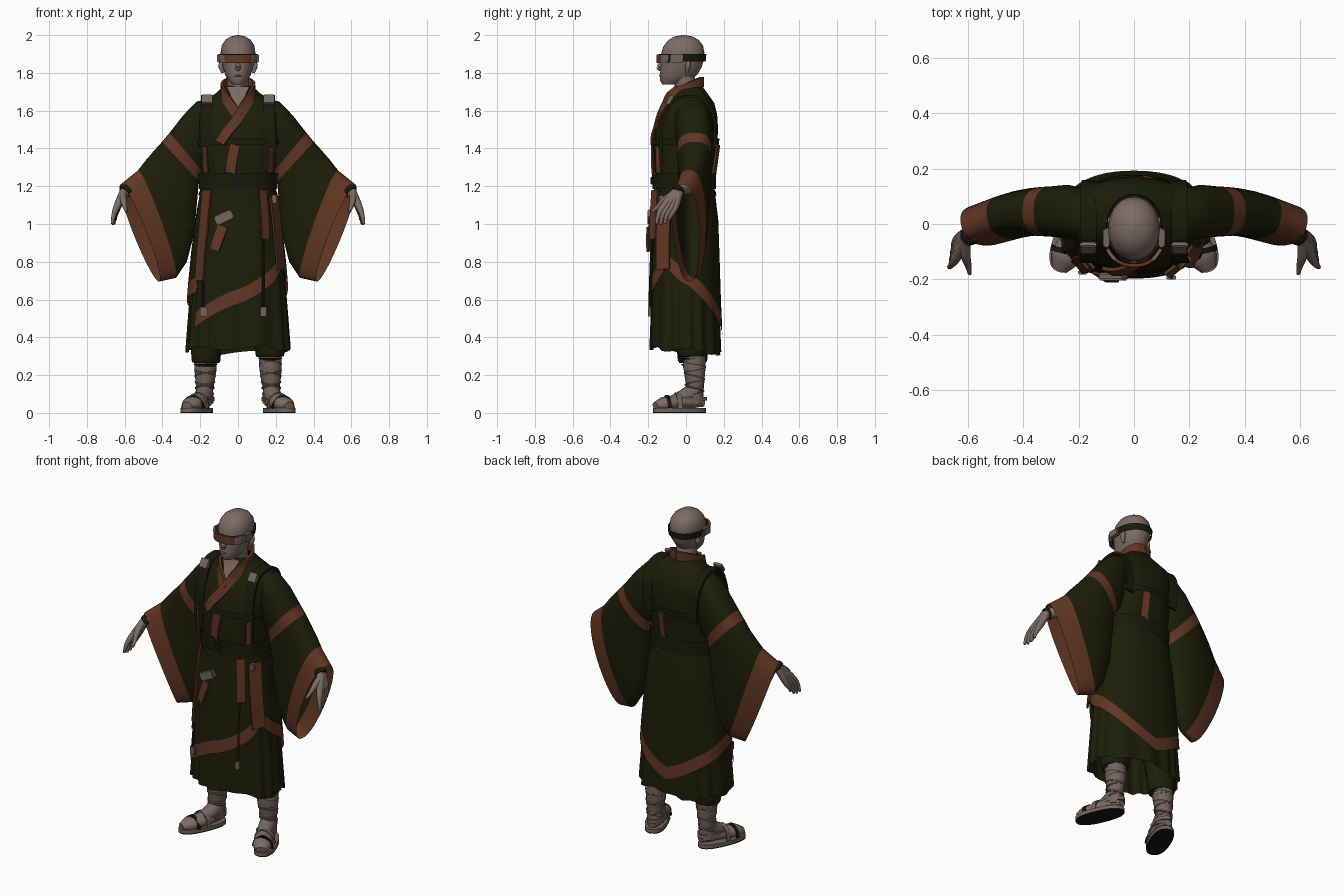
import bpy, bmesh, math
from math import sin, cos, pi, radians
from mathutils import Vector, Matrix

if "Cube" in bpy.data.objects:
    bpy.data.objects.remove(bpy.data.objects["Cube"])


def material(name, rgb):
    m = bpy.data.materials.new(name)
    m.use_nodes = True
    m.diffuse_color = (*rgb, 1)
    bsdf = next(n for n in m.node_tree.nodes if n.type == "BSDF_PRINCIPLED")
    bsdf.inputs["Base Color"].default_value = (*rgb, 1)
    bsdf.inputs["Roughness"].default_value = 0.9
    return m


SKIN = material("skin", (0.20, 0.148, 0.128))
LINEN = material("linen", (0.175, 0.128, 0.11))
GREEN = material("robe green", (0.0115, 0.0122, 0.0024))
DARK = material("strap green", (0.0095, 0.0104, 0.0028))
BROWN = material("trim brown", (0.12, 0.037, 0.016))
BLACK = material("sole black", (0.007, 0.007, 0.006))


def finish(name, bm, mats, solid=0.0):
    bmesh.ops.recalc_face_normals(bm, faces=bm.faces)
    me = bpy.data.meshes.new(name)
    bm.to_mesh(me)
    bm.free()
    for m in mats:
        me.materials.append(m)
    ob = bpy.data.objects.new(name, me)
    bpy.context.collection.objects.link(ob)
    if solid:
        mod = ob.modifiers.new("thickness", "SOLIDIFY")
        mod.thickness, mod.offset = solid, 0
    else:
        me.polygons.foreach_set("use_smooth", [True] * len(me.polygons))
        me.set_sharp_from_angle(angle=radians(40))
    return ob


def grid(name, rows, mats, closed=True, caps=False, pick=None, solid=0.0):
    """Skin a list of point rows."""
    bm = bmesh.new()
    vs = [[bm.verts.new(p) for p in row] for row in rows]
    n = len(rows[0])
    for r in range(len(rows) - 1):
        for c in range(n if closed else n - 1):
            d = (c + 1) % n
            f = bm.faces.new((vs[r][c], vs[r][d], vs[r + 1][d], vs[r + 1][c]))
            f.material_index = pick(r, c) if pick else 0
    if caps:
        bm.faces.new(vs[0])
        bm.faces.new(vs[-1])
    return finish(name, bm, mats, solid)


def smooth(pts, k=5):
    pts = [Vector(p) for p in pts]
    q = [2 * pts[0] - pts[1]] + pts + [2 * pts[-1] - pts[-2]]
    out = []
    for a, b, c, d in zip(q, q[1:], q[2:], q[3:]):
        for t in (i / k for i in range(k)):
            out.append(b + (c - a) * t / 2 + (2 * a - 5 * b + 4 * c - d) * t * t / 2
                       + (3 * b - a - 3 * c + d) * t ** 3 / 2)
    return out + [pts[-1]]


def tangents(p):
    return [(p[min(i + 1, len(p) - 1)] - p[max(i - 1, 0)]).normalized() for i in range(len(p))]


def ribbon(name, pts, width, mat, end=None, centre=None, solid=0.01):
    p = smooth(pts)
    rows = []
    for i, (a, t) in enumerate(zip(p, tangents(p))):
        n = a - (centre or Vector((0, 0, a.z)))
        w = width + ((end or width) - width) * i / (len(p) - 1)
        s = t.cross(n).normalized() * w / 2
        rows.append([a - s, a, a + s])
    return grid(name, rows, [mat], closed=False, solid=solid)


def tube(name, pts, radii, mat, flat=1.0, n=14, k=4):
    p = smooth(pts, k)
    rows = []
    for i, (a, t) in enumerate(zip(p, tangents(p))):
        j = min(i // k, len(radii) - 2)
        r = radii[j] + (radii[j + 1] - radii[j]) * (i / k - j)
        q = t.to_track_quat("Z", "Y")
        rows.append([a + q @ Vector((r * cos(2 * pi * c / n), r * flat * sin(2 * pi * c / n), 0))
                     for c in range(n)])
    return grid(name, rows, [mat], caps=True)


def box(name, loc, size, mat, rot=(0, 0, 0)):
    bm = bmesh.new()
    bmesh.ops.create_cube(bm, size=1, matrix=Matrix.Diagonal((*size, 1)))
    bmesh.ops.bevel(bm, geom=bm.edges[:], offset=min(size) * 0.2, segments=2, affect="EDGES")
    ob = finish(name, bm, [mat])
    ob.location, ob.rotation_euler = loc, rot


# Profiles: height, half width, front y, back y
BODY = [(0.30, .275, -.188, .18), (0.60, .255, -.18, .17), (0.85, .235, -.175, .165),
        (1.05, .212, -.168, .16), (1.18, .19, -.16, .142), (1.27, .195, -.165, .142),
        (1.40, .205, -.172, .163), (1.50, .215, -.16, .17), (1.58, .22, -.13, .165),
        (1.64, .20, -.095, .15), (1.69, .12, -.07, .115), (1.73, .075, -.055, .085)]
HEAD = [(1.738, .03, -.125, -.04), (1.76, .052, -.138, .02), (1.79, .068, -.138, .06),
        (1.83, .08, -.134, .083), (1.87, .089, -.133, .095), (1.91, .092, -.13, .097),
        (1.945, .086, -.117, .09), (1.975, .067, -.092, .067), (1.992, .041, -.063, .037),
        (2.0, .008, -.022, -.006)]


def profile(rings, z):
    z = min(max(z, rings[0][0]), rings[-1][0])
    for a, b in zip(rings, rings[1:]):
        if z <= b[0]:
            t = (z - a[0]) / (b[0] - a[0])
            return [u + (v - u) * t for u, v in zip(a[1:], b[1:])]


def rim(rings, z, a, off=0.0, p=2.4):
    hx, yf, yb = profile(rings, z)
    c, s = cos(a), sin(a)
    return Vector((math.copysign(abs(c) ** (2 / p), c) * (hx + off),
                   (yf + yb) / 2 + math.copysign(abs(s) ** (2 / p), s) * ((yb - yf) / 2 + off), z))


def body(x, z, off=0.012, back=False):
    hx, yf, yb = profile(BODY, z)
    t = min(abs(x) / (hx + off), 0.97)
    y = ((yb - yf) / 2 + off) * (1 - t ** 2.4) ** (1 / 2.4)
    return Vector((x, (yf + yb) / 2 + (y if back else -y), z))


def loft(name, rings, zs, mat, off=0.0, p=2.4, caps=False, n=64):
    return grid(name, [[rim(rings, z, 2 * pi * i / n, off, p) for i in range(n)] for z in zs],
                [mat], caps=caps)


# Head, face and eye band
loft("head", HEAD, [r[0] for r in HEAD], SKIN, p=2.1, caps=True, n=40)
tube("neck", [(0, .03, 1.58), (0, .005, 1.7), (0, -.02, 1.81)], [.062, .058, .06], SKIN)
tube("nose", [(0, -.125, 1.865), (0, -.138, 1.84), (0, -.141, 1.825), (0, -.128, 1.815)],
     [.008, .012, .015, .008], SKIN)
tube("mouth", [(-.026, -.128, 1.784), (0, -.138, 1.786), (.026, -.128, 1.784)], [.003, .005, .003], SKIN)
loft("eye_band_strap", HEAD, [1.86, 1.866, 1.894, 1.9], DARK, off=.011, p=2.1, n=40)
visor = range(-150, -29, 4)
grid("visor", [[rim(HEAD, z, radians(a), .018, 2.3) for a in visor] for z in (1.852, 1.875, 1.898)],
     [LINEN, BROWN], closed=False, pick=lambda r, c: int(abs(visor[c] + 92) < 36), solid=.012)
for s in (1, -1):
    tube("ear", [(s * .081, .005, 1.80), (s * .09, .01, 1.835), (s * .088, .015, 1.86)],
         [.008, .015, .01], SKIN)
    box("visor_hinge", (s * .1, -.05, 1.877), (.024, .07, .046), LINEN)

# Robe body, pleated skirt and belts
loft("robe_torso", BODY, [r[0] for r in BODY[4:]], GREEN)
N = 128
rows = []
for k, z in enumerate((0.33, 0.42, 0.52, 0.65, 0.8, 0.95, 1.1, 1.2)):
    rows.append([])
    for i in range(N):
        a = 2 * pi * i / N
        zz = z + (.012 * sin(5 * a + 1) - .015 * sin(a) if k == 0 else 0)
        fold = .013 * max(0, 1 - z) * sin(15 * a + 2 * sin(3 * a))
        rows[-1].append(rim(BODY, zz, a, fold))
grid("pleated_skirt", rows, [GREEN])

HEM = [(-142, .45), (-90, .575), (-48, .69), (-28, .77), (0, .68), (60, .49), (90, .41),
       (125, .5), (180, .6), (218, .64)]


def hem(deg):
    for (a, u), (b, v) in zip(HEM, HEM[1:]):
        if deg <= b:
            return u + (v - u) * (deg - a) / (b - a)


degs = range(-142, 219, 4)
rows = [[rim(BODY, hem(d) + h, radians(d), .016) for d in degs] for h in (0, .04, .08)]
rows += [[rim(BODY, hem(d) + .08 + (1.12 - hem(d)) * t, radians(d), .016 - .008 * t) for d in degs]
         for t in (.15, .3, .45, .6, .75, .9, 1)]
grid("wrap_skirt", rows, [GREEN, BROWN], closed=False, pick=lambda r, c: int(r < 2))
loft("wide_belt", BODY, [1.185, 1.192, 1.23, 1.262, 1.268], DARK, off=.016)
loft("lower_belt", BODY, [1.15, 1.16, 1.172], GREEN, off=.015)
loft("chest_strap", BODY, [1.42, 1.425, 1.447, 1.452], DARK, off=.01)
box("belt_buckle", (-.01, -.18, 1.228), (.04, .014, .04), BLACK)

# Crossed collar with bare throat
ribbon("throat", [body(0, z, .006) for z in (1.725, 1.69, 1.64, 1.58)], .12, SKIN, end=.02)
nape = [(0, .088, 1.752), (.05, .072, 1.748), (.083, .015, 1.722)]
over = [body(x, z) for x, z in ((.075, 1.685), (.04, 1.63), (0, 1.56), (-.055, 1.49), (-.095, 1.43))]
ribbon("collar_over", nape + over, .054, BROWN, solid=.014)
under = [(-x, y, z) for x, y, z in nape] + [body(x, z, .009) for x, z in ((-.075, 1.685), (-.04, 1.63), (0, 1.57))]
ribbon("collar_under", under, .052, BROWN, solid=.014)


def strip(name, path, width, mat, off=.012, back=False):
    return ribbon(name, [body(x, z, off, back) for x, z in path], width, mat)


# Brown panels and hanging pieces on the robe
strip("chest_panel", [(-.015, 1.42), (-.03, 1.35), (-.04, 1.27)], .055, BROWN, .008)
strip("back_panel", [(.05, 1.42), (.05, 1.34), (.05, 1.26)], .045, BROWN, .008, True)
strip("wrap_edge", [(-.165, 1.18), (-.18, 1.0), (-.195, .85), (-.205, .7)], .07, BROWN, .022)
strip("left_edge", [(.19, 1.15), (.21, .95), (.228, .76)], .08, BROWN, .022)
strip("left_hanging_strap", [(.13, 1.18), (.14, 1.05), (.145, .92)], .05, BROWN, .028)
strip("right_hanging_tag", [(-.08, .99), (-.105, .92), (-.125, .86)], .06, BROWN, .03)
box("belt_pouch", body(-.075, 1.035, .026), (.1, .03, .05), LINEN, (0, radians(-25), 0))
box("belt_charm", body(.19, 1.13, .03), (.03, .025, .045), LINEN)
for x, top in ((.135, .92), (-.185, .7)):
    strip("cord", [(x, top), (x, (top + .56) / 2), (x, .56)], .012, DARK, .026)
    box("cord_tag", body(x, .535, .026), (.034, .016, .05), LINEN)

# Sleeve stations: top x z, bottom x z, centre y, half thickness, forward opening skew
SLEEVE = [(.12, 1.67, .12, 1.38, .03, .09, 0), (.22, 1.648, .15, 1.33, .035, .11, 0),
          (.29, 1.575, .17, 1.30, .045, .11, 0), (.362, 1.483, .193, 1.285, .045, .104, 0),
          (.402, 1.435, .207, 1.225, .045, .102, 0), (.45, 1.385, .235, .95, .042, .098, .005),
          (.495, 1.34, .28, .80, .032, .095, .015), (.545, 1.285, .345, .715, .015, .09, .028),
          (.642, 1.21, .44, .695, -.018, .082, .036)]

for s in (1, -1):
    def flip(*pts):
        return [Vector((s * x, y, z)) for x, y, z in pts]

    # Wide sleeves with arm band and cuff trim, thinner toward the hanging corner
    rows = []
    for tx, tz, bx, bz, y, w, skew in SLEEVE:
        top, low = Vector((s * tx, y, tz)), Vector((s * bx, y + skew, bz))
        rows.append([(top + low) / 2 + (top - low) / 2 * cos(a)
                     + Vector((s * skew * (sin(a) - .6),
                               math.copysign(abs(sin(a)) ** .75, sin(a)) * w * (.86 + .14 * cos(a)), 0))
                     for a in (2 * pi * i / 40 for i in range(40))])
    grid("sleeve", rows, [GREEN, BROWN], pick=lambda r, c: int(r in (3, 7)))

    # Forearm, wrist cord and hand
    tube("forearm", flip((.50, .01, 1.19), (.56, -.02, 1.185), (.61, -.055, 1.16)), [.032, .032, .027], SKIN)
    tube("wrist_band", flip((.585, -.037, 1.182), (.593, -.043, 1.175), (.601, -.049, 1.167)),
         [.034, .036, .033], DARK)
    for i in range(4):
        y = -.132 + .022 * i
        tip = 1.0 + (0, -.004, .002, .02)[i]
        tube("finger", flip((.605, -.055 + .006 * i, 1.168), (.642 - .002 * i, y + .01, 1.09),
                            (.658 - .003 * i, y - .015, 1.045), (.667 - .006 * i, y - .024, tip)),
             [.024, .018, .012, .007], SKIN, n=10)
    tube("thumb", flip((.61, -.065, 1.162), (.607, -.115, 1.125), (.598, -.15, 1.09), (.592, -.18, 1.065)),
         [.02, .018, .012, .007], SKIN, n=10)

    # Shoulder harness
    path = [body(s * x, z, .013) for x, z in ((.165, 1.28), (.17, 1.4), (.165, 1.53))]
    path += flip((.165, -.07, 1.648), (.165, .02, 1.675), (.165, .1, 1.648))
    path += [body(s * .16, 1.56, .012, True), body(s * .15, 1.40, .018, True)]
    ribbon("shoulder_strap", path, .06, DARK, centre=Vector((s * .165, .02, 1.4)), solid=.014)
    box("shoulder_buckle", (s * .165, -.086, 1.658), (.058, .055, .022), LINEN, (radians(58), 0, 0))
    strip("side_chest_panel", [(s * .178, 1.41), (s * .176, 1.34), (s * .172, 1.27)], .04, BROWN, .026)

    # Gathered trousers and wrapped shins
    low = .275 - .03 * (s < 0)
    tube("trouser_leg", flip((.17, .035, low), (.17, .035, low + .035), (.165, .03, .40), (.15, .02, .5)),
         [.05, .078, .085, .08], GREEN)
    tube("shin", flip((.17, .045, .34), (.172, .045, .24), (.176, .048, .13), (.177, .045, .05)),
         [.06, .06, .046, .048], LINEN)
    for phase in (0, pi):
        coil = []
        for i in range(49):
            t, a = i / 48, 6 * pi * i / 48 * (1 if phase else -1) + phase
            r = .059 - .013 * t
            coil.append((s * (.171 + .006 * t + r * cos(a)), .046 + r * sin(a), .29 - .19 * t))
        tube("shin_wrap", coil, [.005, .005], LINEN, n=6, k=1)

    # Splayed feet and sandals
    tube("foot", flip((.167, .095, .05), (.18, .04, .058), (.213, -.05, .055), (.248, -.12, .045), (.27, -.162, .036)),
         [.025, .046, .052, .054, .03], SKIN, flat=.72)
    tube("instep", flip((.176, .05, .12), (.19, -.005, .085), (.22, -.075, .055)), [.046, .044, .034], LINEN)
    for name, z0, z1, mat in (("outsole", 0, .006, BLACK), ("footbed", .006, .026, LINEN)):
        sole = loft(name, [(z0, .062, -.148, .148), (z1, .062, -.148, .148)], (z0, z1), mat, caps=True, n=32)
        sole.location = (s * .219, -.035, 0)
        sole.rotation_euler.z = s * radians(23)
    for y, x, h, w, mat in ((-.1, .239, .09, .02, BLACK), (-.045, .213, .105, .026, LINEN)):
        ribbon("sandal_strap", flip((x - .056, y - .015, .025), (x - .044, y - .01, h - .025), (x, y, h),
                                    (x + .044, y + .01, h - .025), (x + .056, y + .015, .025)),
               w, mat, centre=Vector((s * x, y, .02)), solid=.008)
    ribbon("heel_strap", flip((.142, -.02, .07), (.13, .06, .075), (.17, .108, .075), (.217, .06, .075), (.245, -.02, .07)),
           .02, LINEN, centre=Vector((s * .175, .02, .075)), solid=.008)
